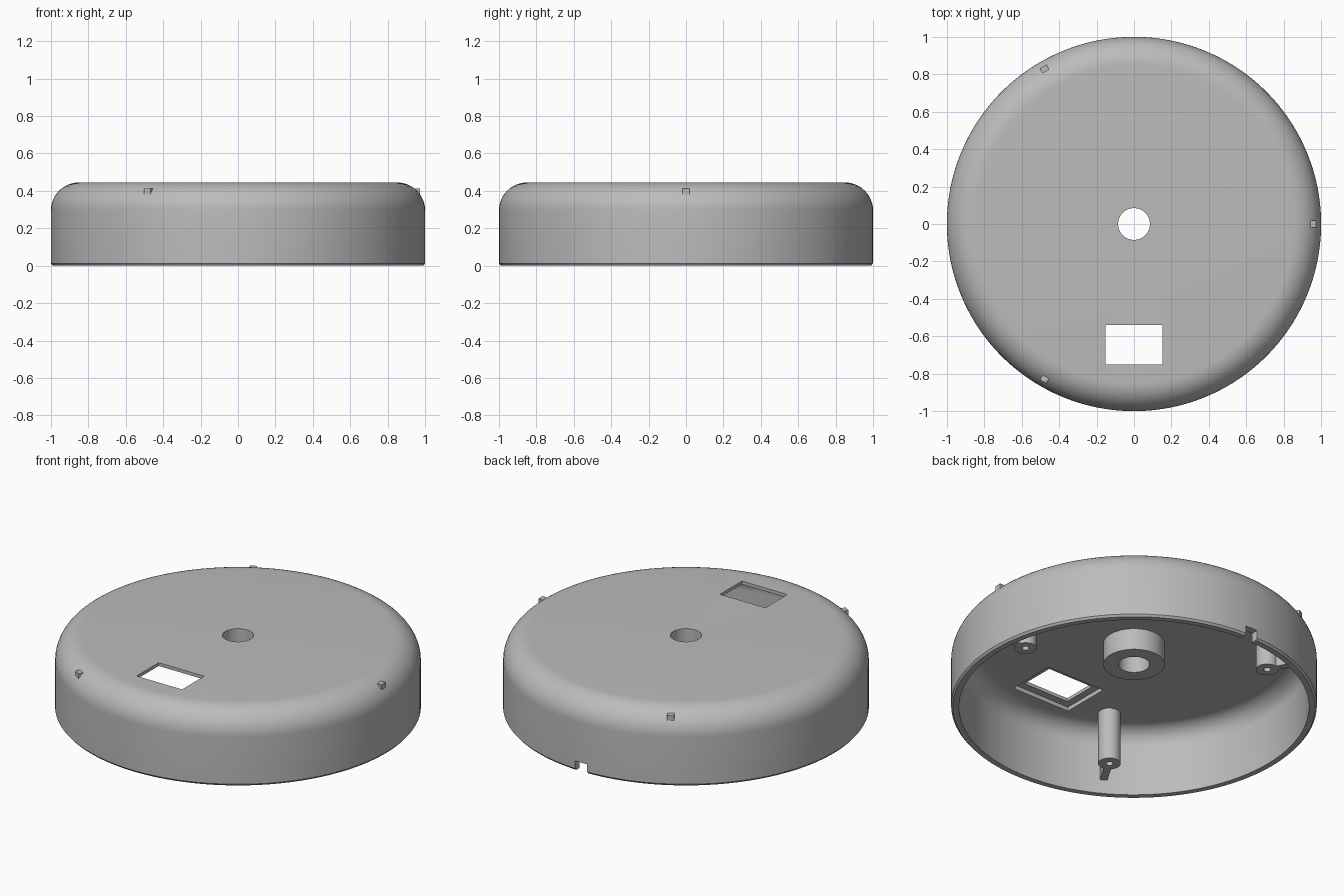
import bpy, bmesh, math
from mathutils import Matrix, Vector

cube = bpy.data.objects.get("Cube")
if cube:
    bpy.data.objects.remove(cube, do_unlink=True)

H = 0.445          # overall height
CEIL = 0.40        # underside of the top plate
POST_R = 0.775     # distance of the posts from the centre
POST_Z = 0.085     # lower end of the posts

grey = bpy.data.materials.new("plain grey")
grey.use_nodes = True
colour = (0.5, 0.5, 0.5, 1)
grey.diffuse_color = colour
grey.node_tree.nodes["Principled BSDF"].inputs["Base Color"].default_value = colour


def finish(name, bm):
    bmesh.ops.recalc_face_normals(bm, faces=bm.faces)
    mesh = bpy.data.meshes.new(name)
    bm.to_mesh(mesh)
    bm.free()
    mesh.materials.append(grey)
    obj = bpy.data.objects.new(name, mesh)
    bpy.context.collection.objects.link(obj)
    return obj


def activate(obj):
    bpy.ops.object.select_all(action='DESELECT')
    obj.select_set(True)
    bpy.context.view_layer.objects.active = obj


def smooth(obj):
    activate(obj)
    bpy.ops.object.shade_smooth_by_angle(angle=math.radians(30))


def lathe(name, profile, steps):
    """Revolve a closed (radius, z) profile around z."""
    bm = bmesh.new()
    verts = [bm.verts.new((r, 0, z)) for r, z in profile]
    edges = [bm.edges.new((verts[i - 1], verts[i])) for i in range(len(verts))]
    bmesh.ops.spin(bm, geom=verts + edges, cent=(0, 0, 0), axis=(0, 0, 1),
                   angle=math.tau, steps=steps, use_merge=True)
    bmesh.ops.remove_doubles(bm, verts=bm.verts, dist=1e-5)
    return finish(name, bm)


def box(name, low, high):
    low, high = Vector(low), Vector(high)
    bm = bmesh.new()
    bmesh.ops.create_cube(bm, size=1, matrix=Matrix.Translation((low + high) / 2)
                          @ Matrix.Diagonal((*(high - low), 1)))
    return finish(name, bm)


def arc(r, z, radius, start, end, n=12):
    angles = [math.radians(start + (end - start) * i / n) for i in range(n + 1)]
    return [(r + radius * math.cos(a), z + radius * math.sin(a)) for a in angles]


def cut(obj, cutter):
    mod = obj.modifiers.new("cut", 'BOOLEAN')
    mod.operation = 'DIFFERENCE'
    mod.solver = 'EXACT'
    mod.object = cutter
    activate(obj)
    bpy.ops.object.modifier_apply(modifier=mod.name)
    bpy.data.objects.remove(cutter, do_unlink=True)


# Round cover with rolled top edge, central hole and boss underneath
profile = [(0.085, 0.27), (0.085, H)]
profile += arc(0.85, H - 0.15, 0.15, 90, 0)
profile += [(1.0, 0.012), (0.99, 0), (0.957, 0)]
profile += arc(0.85, CEIL - 0.107, 0.107, 0, 90)
profile += [(0.168, CEIL), (0.168, 0.27)]
cover = lathe("cover", profile, 160)

# Rectangular window, its rebate underneath, and the cable notch at the back
cut(cover, box("window_cutter", (-0.152, -0.75, 0.3), (0.152, -0.54, 0.6)))
cut(cover, box("rebate_cutter", (-0.195, -0.795, 0.3), (0.195, -0.495, CEIL + 0.025)))
cut(cover, box("notch_cutter", (-0.04, 0.9, -0.1), (0.04, 1.1, 0.058)))
smooth(cover)

# Three screw posts, each with a rib that pokes through the rolled edge
for i in range(3):
    turn = Matrix.Rotation(i * math.tau / 3, 4, 'Z')
    post = lathe(f"screw_post_{i + 1}",
                 [(0.02, POST_Z), (0.062, POST_Z), (0.062, CEIL + 0.01),
                  (0, CEIL + 0.01), (0, 0.3), (0.02, 0.3)], 32)
    post.matrix_world = turn @ Matrix.Translation((POST_R, 0, 0))
    smooth(post)
    rib = box(f"post_rib_{i + 1}", (POST_R + 0.055, -0.02, POST_Z), (0.972, 0.02, 0.413))
    rib.matrix_world = turn
